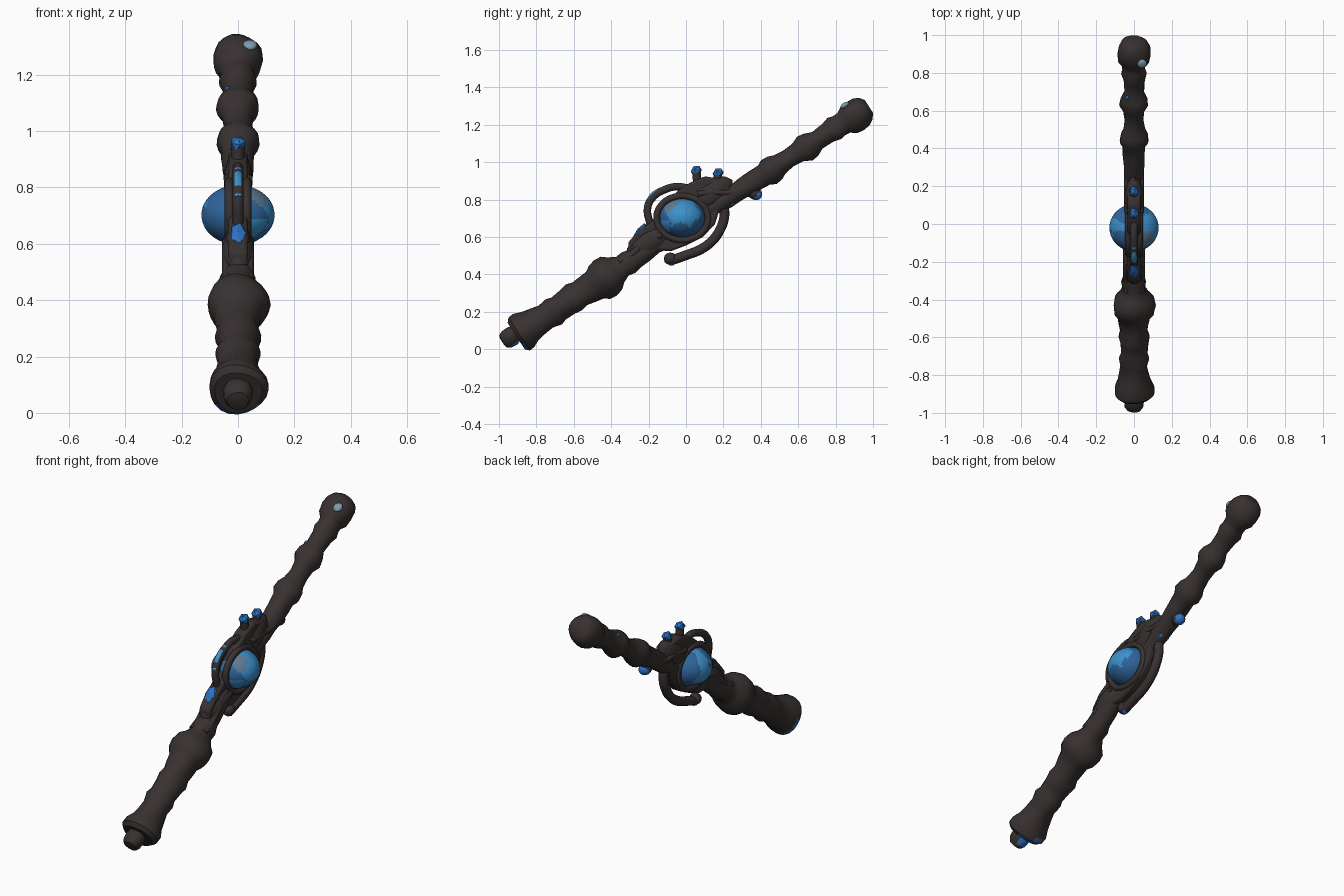
import bpy, bmesh, math
from mathutils import Vector, Matrix

if "Cube" in bpy.data.objects:
    bpy.data.objects.remove(bpy.data.objects["Cube"], do_unlink=True)


def material(name, colour):
    mat = bpy.data.materials.new(name)
    mat.use_nodes = True
    mat.diffuse_color = (*colour, 1)
    shader = mat.node_tree.nodes["Principled BSDF"]
    shader.inputs["Base Color"].default_value = (*colour, 1)
    shader.inputs["Roughness"].default_value = 0.7
    return mat


WOOD = material("dark wood", (.039, .031, .03))
BRIGHT = material("bright blue", (.045, .28, .6))
DEEP = material("deep blue", (.028, .13, .33))
GEM = material("gem blue", (.025, .17, .55))
SLATE = material("slate blue", (.11, .2, .29))
PALE = material("pale blue grey", (.2, .32, .42))

# Staff axis: leans back in the YZ plane
TILT = math.radians(33)
ORIGIN = Vector((0, -.02, .65))
AXIS = Vector((0, math.cos(TILT), math.sin(TILT)))
UP = Vector((0, -math.sin(TILT), math.cos(TILT)))
SIDE = Vector((1, 0, 0))


def finish(name, bm, mats, angle=40):
    bmesh.ops.recalc_face_normals(bm, faces=bm.faces)
    mesh = bpy.data.meshes.new(name)
    bm.to_mesh(mesh)
    bm.free()
    for mat in mats:
        mesh.materials.append(mat)
    obj = bpy.data.objects.new(name, mesh)
    bpy.context.collection.objects.link(obj)
    bpy.ops.object.select_all(action='DESELECT')
    obj.select_set(True)
    bpy.context.view_layer.objects.active = obj
    bpy.ops.object.shade_smooth_by_angle(angle=math.radians(angle))
    return obj


def lathe(name, profile, mats, wobble=.04, sides=20, lift=0, rule=None):
    bm = bmesh.new()
    rings = []
    for s, r in profile:
        ring = []
        for i in range(sides):
            a = math.tau * i / sides
            k = r * (1 + wobble * math.sin(3 * a + 23 * s))
            ring.append(bm.verts.new(ORIGIN + AXIS * s + UP * lift + (SIDE * math.cos(a) + UP * math.sin(a)) * k))
        rings.append(ring)
    for low, high in zip(rings, rings[1:]):
        for i in range(sides):
            j = (i + 1) % sides
            bm.faces.new((low[i], low[j], high[j], high[i]))
    bm.faces.new(rings[0])
    bm.faces.new(rings[-1])
    if rule:
        for f in bm.faces:
            c = f.calc_center_median() - ORIGIN
            f.material_index = int(rule(c.x, c.dot(AXIS), c.dot(UP)))
    return finish(name, bm, mats)


def blob(name, centre, size, mat, detail=2, tilt=TILT):
    bm = bmesh.new()
    bmesh.ops.create_icosphere(bm, subdivisions=detail, radius=1)
    m = Matrix.Translation(centre) @ Matrix.Rotation(tilt, 4, 'X') @ Matrix.Diagonal((*size, 1))
    bmesh.ops.transform(bm, matrix=m, verts=bm.verts)
    return finish(name, bm, [mat], 40 if detail > 1 else 10)


def tube(name, path, radius, mat, x=0, closed=False):
    curve = bpy.data.curves.new(name, 'CURVE')
    curve.dimensions = '3D'
    curve.bevel_depth = radius
    curve.bevel_resolution = 2
    curve.resolution_u = 5
    curve.use_fill_caps = True
    spline = curve.splines.new('BEZIER')
    spline.bezier_points.add(len(path) - 1)
    spline.use_cyclic_u = closed
    for p, (y, z) in zip(spline.bezier_points, path):
        p.co = (x, y, z)
        p.handle_left_type = p.handle_right_type = 'AUTO'
    curve.materials.append(mat)
    obj = bpy.data.objects.new(name, curve)
    bpy.context.collection.objects.link(obj)
    return obj


def foot_stain(x, s, n):
    # Blue on the lower chamfer, and on the rim of the right side only
    return (s < -1.04 and n < -.055) or (-1.04 < s < -1 and x < 0 and n < -.01)


# Lower grip with flared foot and swollen collar
lathe("lower_shaft", [
    (-1.06, .085), (-1.04, .105), (-1.01, .105), (-.97, .088), (-.92, .078), (-.87, .07),
    (-.82, .08), (-.79, .07), (-.73, .074), (-.69, .082), (-.65, .072), (-.6, .08),
    (-.56, .085), (-.53, .105), (-.49, .112), (-.45, .105), (-.42, .08), (-.38, .06),
    (-.34, .066), (-.3, .055), (-.24, .052), (-.1, .035), (.1, .035)],
    [WOOD, DEEP], rule=foot_stain)
lathe("foot_nub", [(-1.14, .02), (-1.135, .038), (-1.115, .05), (-1.08, .053), (-1.05, .045)],
      [WOOD, GEM], lift=.012, rule=lambda x, s, n: s > -1.12 and n < -.027)

# Upper shaft with rings and rounded head
lathe("upper_shaft", [
    (0, .035), (.2, .04), (.28, .05), (.34, .05), (.4, .055), (.46, .058), (.52, .06),
    (.55, .076), (.59, .072), (.62, .058), (.68, .05), (.74, .056), (.78, .076), (.82, .07),
    (.86, .052), (.93, .056), (.97, .067), (1, .06), (1.03, .062), (1.06, .083), (1.1, .088),
    (1.14, .084), (1.17, .068), (1.19, .04)], [WOOD])
blob("head_spot", ORIGIN + AXIS * 1.085 + UP * .076 + SIDE * .042, (.027, .028, .014), PALE)
blob("shaft_stud", ORIGIN + AXIS * .85 + UP * .043 - SIDE * .036, (.01, .014, .008), GEM)

# Flat carved cradle around the orb, outlined in the YZ plane
OUTLINE = [(-.3, .47), (-.17, .53), (-.08, .525), (0, .555), (.09, .6), (.155, .67), (.18, .75),
           (.22, .78), (.33, .86), (.35, .91), (.29, .91), (.23, .86), (.19, .91), (.1, .925),
           (.02, .89), (-.04, .85), (-.1, .79), (-.14, .73), (-.2, .67), (-.25, .64), (-.31, .57)]
bm = bmesh.new()
face = bm.faces.new([bm.verts.new((-.035, y, z)) for y, z in OUTLINE])
new = bmesh.ops.extrude_face_region(bm, geom=[face])["geom"]
bmesh.ops.translate(bm, vec=(.07, 0, 0), verts=[v for v in new if isinstance(v, bmesh.types.BMVert)])
cradle = finish("cradle", bm, [WOOD])
bevel = cradle.modifiers.new("soft edges", 'BEVEL')
bevel.width = .012
bevel.segments = 2

# Swellings on the cradle ends
blob("cradle_lower_swelling", (0, -.2, .57), (.06, .14, .07), WOOD)
blob("cradle_upper_swelling", (0, .13, .83), (.052, .14, .075), WOOD)

# Orb: bright on the flanks, deep blue around the edges and front, a slate glint
ORB = Vector((0, -.02, .702))
bm = bmesh.new()
bmesh.ops.create_icosphere(bm, subdivisions=4, radius=1)
for f in bm.faces:
    x, y, z = f.calc_center_median()
    ragged = .14 * math.sin(6 * y + 4 * z) + .1 * math.sin(7 * z - 5 * y)
    front_low = y < -.55 and z < -.1 and x > .3
    if x > 0 and -.75 < y < -.2 and z > .3 and x < .75:
        f.material_index = 2
    elif x > 0 and not front_low and (z + ragged < -.4 or abs(y) + ragged > .62):
        f.material_index = 1
    elif x < 0 and (y < -.2 + ragged or y > .45 + ragged or z < -.55):
        f.material_index = 1
bmesh.ops.transform(bm, matrix=Matrix.Translation(ORB) @ Matrix.Diagonal((.13, .125, .106, 1)), verts=bm.verts)
finish("orb", bm, [BRIGHT, DEEP, SLATE])

# Low lids around the orb and veins on both sides
for x, label in ((.03, "left"), (-.03, "right")):
    lid = [(ORB.y + .137 * math.cos(a), ORB.z + .118 * math.sin(a))
           for a in (math.tau * i / 10 for i in range(10))]
    tube("orb_lid_" + label, lid, .018, WOOD, x, True)
    tube("upper_vein_" + label, [(.06, .83), (.14, .84), (.25, .84), (.34, .88)], .016, WOOD, x * 1.2)
    tube("lower_vein_" + label, [(-.13, .61), (-.2, .59), (-.3, .5), (-.36, .47)], .018, WOOD, x * 1.3)
    blob("rear_stud_" + label, (x * .6, .245, .782), (.018, .022, .016), GEM, 1)

# Open hoops above and below the cradle, the upper one with a flush front inlay
HOOP = [(-.19, .66), (-.205, .76), (-.17, .82), (-.11, .855), (-.05, .87), (.02, .86)]
tube("upper_hoop", HOOP, .02, WOOD)
tube("upper_hoop_inlay", [(y - .006, z + .003) for y, z in HOOP[1:4]], .016, BRIGHT)
tube("lower_hoop", [(-.08, .475), (0, .503), (.08, .535), (.14, .58), (.18, .635), (.205, .71), (.2, .78)], .026, WOOD)
blob("lower_hoop_tip", (0, -.085, .485), (.034, .035, .033), WOOD)
tube("lower_prong", [(-.27, .49), (-.2, .52), (-.13, .55)], .025, WOOD)

# Crest gems on short stems
for label, base, tip in (("rear_crest", (.165, .89), (.172, .942)), ("front_crest", (.06, .9), (.055, .955))):
    tube(label + "_stem", [base, tip], .023, WOOD)
    blob(label + "_gem", (0, *tip), (.03, .032, .028), GEM, 1)

# Rear knob and gems set into the undersides
tube("rear_knob_stem", [(.29, .84), (.37, .832)], .022, WOOD)
blob("rear_knob", (0, .368, .834), (.036, .036, .035), WOOD)
blob("rear_knob_gem", (0, .376, .828), (.033, .033, .031), GEM)
blob("hoop_tip_gem", (0, -.075, .463), (.022, .022, .016), GEM, 1)

# Front gem in its socket
blob("brow_socket", (0, -.235, .62), (.042, .05, .03), WOOD, 2, math.radians(50))
blob("brow_gem", (0, -.247, .634), (.03, .055, .016), GEM, 1, math.radians(50))
